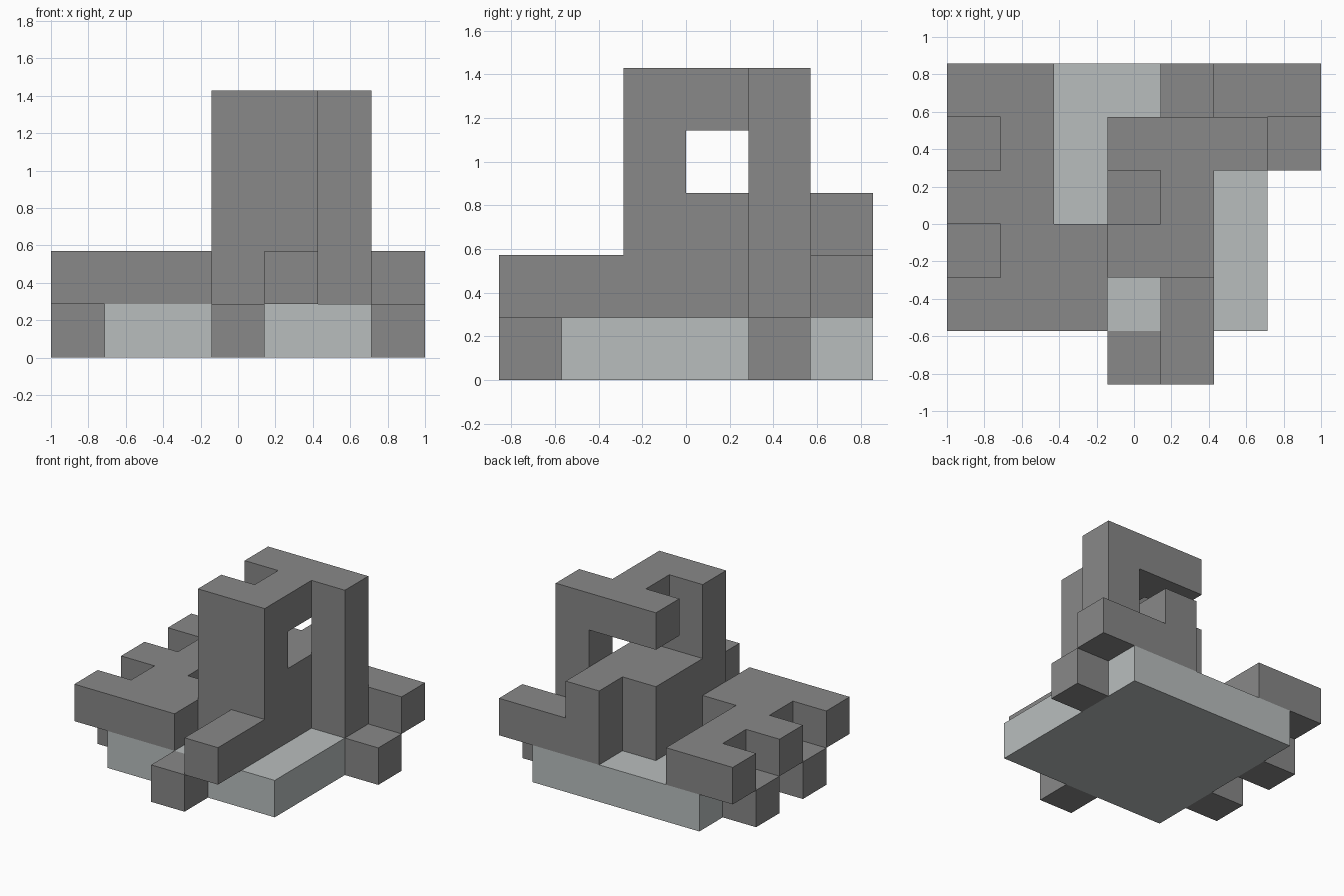
import bpy
import bmesh
from itertools import product
from mathutils import Vector

cube = bpy.data.objects.get("Cube")
if cube:
    bpy.data.objects.remove(cube, do_unlink=True)

UNIT = 2 / 7                          # edge length of one block
ORIGIN = Vector((-1, -3 * UNIT, 0))   # low corner of the block grid


def material(name, rgb):
    mat = bpy.data.materials.new(name)
    mat.use_nodes = True
    mat.diffuse_color = (*rgb, 1)
    mat.node_tree.nodes["Principled BSDF"].inputs["Base Color"].default_value = (*rgb, 1)
    return mat


def span(x, y, z):
    """Set of grid cells covered by inclusive ranges on each axis."""
    axes = [range(r[0], r[1] + 1) if isinstance(r, tuple) else (r,) for r in (x, y, z)]
    return set(product(*axes))


def block_part(name, mat, *spans):
    """Joined blocks with no inner faces, merged into large flat faces."""
    cells = set().union(*spans)
    bm = bmesh.new()
    for cell in cells:
        for axis, side in product(range(3), (0, 1)):
            neighbour = list(cell)
            neighbour[axis] += 2 * side - 1
            if tuple(neighbour) in cells:
                continue
            corners = []
            for a, b in ((0, 0), (1, 0), (1, 1), (0, 1)):
                p = Vector(cell)
                p[axis] += side
                p[(axis + 1) % 3] += a
                p[(axis + 2) % 3] += b
                corners.append(bm.verts.new(ORIGIN + p * UNIT))
            bm.faces.new(corners if side else corners[::-1])
    bmesh.ops.remove_doubles(bm, verts=bm.verts[:], dist=0.001)
    bmesh.ops.dissolve_limit(bm, angle_limit=0.01, verts=bm.verts[:], edges=bm.edges[:])
    mesh = bpy.data.meshes.new(name)
    bm.to_mesh(mesh)
    bm.free()
    mesh.materials.append(mat)
    obj = bpy.data.objects.new(name, mesh)
    bpy.context.collection.objects.link(obj)
    return obj


dark = material("dark grey", (0.246, 0.246, 0.246))
light = material("light grey", (0.485, 0.515, 0.515))

# Square base slab
block_part("base", light, span((1, 5), (1, 5), 0))

# Stubs on the sides of the base
for name, x, y in (("front_stub", 3, 0), ("left_stub", 6, 4),
                   ("right_front_stub", 0, 2), ("right_back_stub", 0, 4)):
    block_part(name, dark, span(x, y, 0))

# Comb-shaped low wing with three teeth
block_part("right_comb", dark,
           span(1, (1, 5), 1), span(2, (1, 2), 1),
           *(span(0, y, 1) for y in (1, 3, 5)))

# Tower with a core, front wall, back post and top bridge
block_part("tower", dark,
           span((3, 4), (3, 4), (1, 2)),
           span((3, 4), 2, (1, 4)),
           span(5, 4, (1, 4)),
           span(4, 3, 4), span((3, 4), 4, 4))

# Arms reaching out from the tower foot
block_part("front_arm", dark, span(4, (0, 1), 1))
block_part("back_arm", dark, span(4, 5, (1, 2)), span((5, 6), 5, 1))
